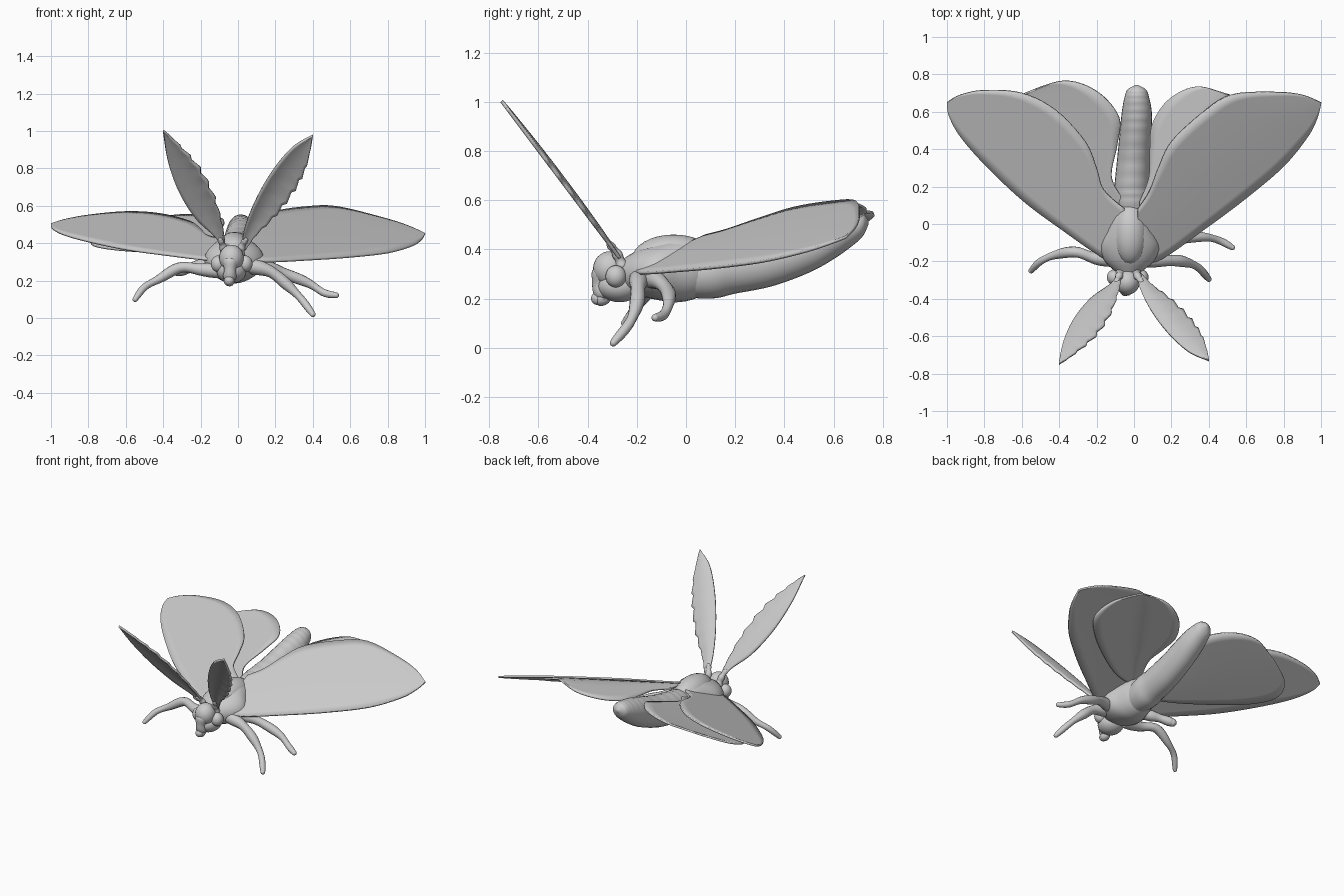
import bpy, bmesh, math
from mathutils import Vector

cube = bpy.data.objects.get("Cube")
if cube:
    bpy.data.objects.remove(cube)

GREY = bpy.data.materials.new("clay_grey")
GREY.use_nodes = True
GREY.diffuse_color = (0.6, 0.6, 0.6, 1)
GREY.node_tree.nodes["Principled BSDF"].inputs["Base Color"].default_value = (0.6, 0.6, 0.6, 1)


def finish(obj):
    obj.data.materials.append(GREY)
    bpy.ops.object.select_all(action='DESELECT')
    bpy.context.view_layer.objects.active = obj
    obj.select_set(True)
    if obj.type == 'MESH':
        bpy.ops.object.shade_smooth_by_angle(angle=math.radians(50))
    return obj


def mesh_object(name, bm):
    bmesh.ops.recalc_face_normals(bm, faces=bm.faces[:])
    mesh = bpy.data.meshes.new(name)
    bm.to_mesh(mesh)
    bm.free()
    obj = bpy.data.objects.new(name, mesh)
    bpy.context.collection.objects.link(obj)
    return finish(obj)


def spline(points, count):
    """Smooth curve through points of any dimension, as count + 1 samples."""
    pts = [Vector(p) for p in points]
    last, out = len(pts) - 1, []
    for i in range(count + 1):
        t = i / count * last
        k = min(int(t), last - 1)
        t -= k
        a, b, c, d = (pts[max(0, min(last, k + j))] for j in (-1, 0, 1, 2))
        out.append(b + (c - a) * (t / 2) + (a * 2 - b * 5 + c * 4 - d) * (t * t / 2)
                   + (b * 3 - a - c * 3 + d) * (t ** 3 / 2))
    return out


def loft(name, sections, count=40, sides=24, ripple=0.0):
    """Oval rings across y; each section is (x, y, z, half width, half height)."""
    bm = bmesh.new()
    rings = []
    for i, (x, y, z, rx, rz) in enumerate(spline(sections, count)):
        ring = []
        for j in range(sides):
            a = 2 * math.pi * j / sides
            k = 1 + ripple * math.sin(i * math.pi / 2) * max(0, math.sin(a))
            ring.append(bm.verts.new((x + k * rx * math.cos(a), y, z + k * rz * math.sin(a))))
        rings.append(ring)
    for r, s in zip(rings, rings[1:]):
        for j in range(sides):
            bm.faces.new((r[j], r[j - 1], s[j - 1], s[j]))
    bm.faces.new(rings[0])
    bm.faces.new(rings[-1])
    return mesh_object(name, bm)


def sheet(name, edge_a, edge_b, height, camber=0.0, thick=0.012, count=40, wave=0.0):
    """Thin panel between two plan-view edges, lifted by a height rule."""
    bm = bmesh.new()
    across, rows = 10, []
    for i, (p, q) in enumerate(zip(spline(edge_a, count), spline(edge_b, count))):
        notch = wave * (i % 4) / 3 * math.sin(math.pi * i / count)
        row = []
        for j in range(across + 1):
            v = j / across
            x, y = p.lerp(q, v * (1 - notch))
            bulge = camber * math.sin(math.pi * v) * math.sin(math.pi * i / count)
            row.append(bm.verts.new((x, y, height(x, y) + bulge)))
        rows.append(row)
    for r, s in zip(rows, rows[1:]):
        for j in range(across):
            bm.faces.new((r[j], r[j + 1], s[j + 1], s[j]))
    bmesh.ops.remove_doubles(bm, verts=bm.verts[:], dist=0.0005)
    obj = mesh_object(name, bm)
    mod = obj.modifiers.new("thickness", 'SOLIDIFY')
    mod.thickness = thick
    mod.offset = 0
    return obj


def ball(name, centre, radii):
    bm = bmesh.new()
    bmesh.ops.create_uvsphere(bm, u_segments=24, v_segments=16, radius=1)
    for v in bm.verts:
        v.co = Vector(centre) + Vector(a * b for a, b in zip(v.co, radii))
    return mesh_object(name, bm)


def limb(name, points, start, end):
    """Tapered round tube with rounded tip."""
    data = bpy.data.curves.new(name, 'CURVE')
    data.dimensions = '3D'
    data.bevel_depth = 1
    data.bevel_resolution = 4
    data.use_fill_caps = True
    path = spline(points, 24)
    s = data.splines.new('POLY')
    s.points.add(len(path) - 1)
    for i, (pt, co) in enumerate(zip(s.points, path)):
        t = i / 24
        pt.co = (*co, 1)
        pt.radius = (start + (end - start) * t) * (1 + 0.1 * math.sin(t * 16))
    s.use_smooth = True
    obj = bpy.data.objects.new(name, data)
    bpy.context.collection.objects.link(obj)
    finish(obj)
    ball(name + "_tip", path[-1], (end, end, end))


def plane(a, b, c):
    return lambda x, y: a + b * y + c * abs(x)


# Body
loft("abdomen", [(-.02, -.08, .29, .08, .08), (-.01, .1, .31, .1, .11), (-.01, .2, .33, .095, .11),
                 (0, .35, .36, .09, .11), (.01, .5, .41, .085, .105), (.015, .6, .45, .08, .09),
                 (.015, .68, .485, .065, .068), (.015, .72, .5, .048, .045),
                 (.015, .742, .51, .008, .008)], count=64, ripple=0.015)
loft("thorax", [(-.03, -.27, .3, .05, .05), (-.025, -.2, .305, .13, .09), (-.02, -.12, .31, .16, .115),
                (-.02, -.03, .315, .13, .13), (-.02, .06, .32, .1, .11), (-.02, .14, .33, .05, .05)])
ball("thorax_hump", (-.02, -.05, .36), (.095, .17, .1))

# Head
ball("head", (-.035, -.31, .32), (.066, .068, .072))
ball("chin", (-.035, -.27, .25), (.08, .09, .065))
for side, x in (("right", -.105), ("left", .038)):
    ball(side + "_eye", (x, -.285, .29), (.04, .042, .045))
limb("snout", [(-.04, -.34, .31), (-.043, -.35, .25), (-.045, -.33, .205), (-.047, -.36, .2)], .04, .026)

# Forewings: leading edge, then trailing edge, root to tip
sheet("right_forewing",
      [(-.05, -.2), (-.15, -.19), (-.4, -.02), (-.6, .13), (-.8, .32), (-.93, .47), (-.99, .58), (-1, .65)],
      [(-.05, .08), (-.16, .18), (-.2, .3), (-.26, .44), (-.42, .61), (-.6, .7), (-.8, .715),
       (-.93, .69), (-1, .65)],
      plane(.395, .346, -.119))
left_plane = plane(.425, .445, -.265)
sheet("left_forewing",
      [(.02, -.2), (.14, -.19), (.4, -.01), (.6, .14), (.8, .31), (.93, .47), (.98, .57), (1, .65)],
      [(.02, .08), (.08, .17), (.13, .3), (.2, .44), (.36, .59), (.52, .69), (.75, .705),
       (.9, .69), (1, .65)],
      left_plane, camber=.005)

# Hindwings, the left one lying against its forewing and drooping inward
sheet("right_hindwing",
      [(-.05, 0), (-.2, .04), (-.4, .15), (-.65, .32), (-.78, .47), (-.75, .6), (-.6, .69)],
      [(-.05, .12), (-.12, .25), (-.09, .42), (-.08, .57), (-.2, .71), (-.38, .765), (-.6, .69)],
      plane(.364, .304, -.145), camber=-.005)
droop = plane(.405, .112, .206)
sheet("left_hindwing",
      [(.03, 0), (.2, .06), (.4, .18), (.6, .33), (.72, .47), (.68, .6), (.52, .685)],
      [(.03, .12), (.08, .25), (.085, .4), (.1, .54), (.19, .67), (.34, .735), (.52, .685)],
      lambda x, y: min(left_plane(x, y) - .012, droop(x, y)))

# Feathered antennae with one notched edge
antenna_plane = plane(.005, -1.33, 0)
sheet("right_antenna",
      [(-.09, -.27), (-.12, -.32), (-.23, -.4), (-.32, -.51), (-.375, -.63), (-.4, -.75)],
      [(-.07, -.27), (-.08, -.35), (-.12, -.48), (-.2, -.6), (-.31, -.69), (-.4, -.75)],
      antenna_plane, camber=.02, thick=.014, wave=.1)
sheet("left_antenna",
      [(.02, -.27), (.035, -.35), (.09, -.46), (.18, -.58), (.29, -.68), (.4, -.73)],
      [(.04, -.27), (.1, -.33), (.21, -.41), (.31, -.51), (.37, -.61), (.4, -.73)],
      antenna_plane, camber=.02, thick=.014, wave=.1)
limb("right_antenna_base", [(-.07, -.26, .33), (-.08, -.28, .38), (-.095, -.31, .42)], .025, .014)
limb("left_antenna_base", [(.01, -.26, .33), (.02, -.28, .38), (.04, -.31, .42)], .025, .014)

# Legs
limb("left_front_leg", [(.06, -.19, .28), (.17, -.195, .25), (.26, -.2, .18), (.34, -.23, .1),
                        (.4, -.295, .02)], .04, .015)
limb("left_middle_leg", [(.06, -.15, .28), (.17, -.11, .27), (.27, -.075, .23), (.38, -.07, .185),
                         (.46, -.09, .135), (.525, -.125, .122)], .038, .015)
limb("right_front_leg", [(-.08, -.19, .25), (-.2, -.185, .26), (-.31, -.15, .27), (-.42, -.165, .21),
                         (-.5, -.2, .165), (-.55, -.25, .1)], .038, .014)
limb("right_middle_leg", [(-.08, -.11, .27), (-.2, -.06, .28), (-.32, 0, .25)], .038, .026)
